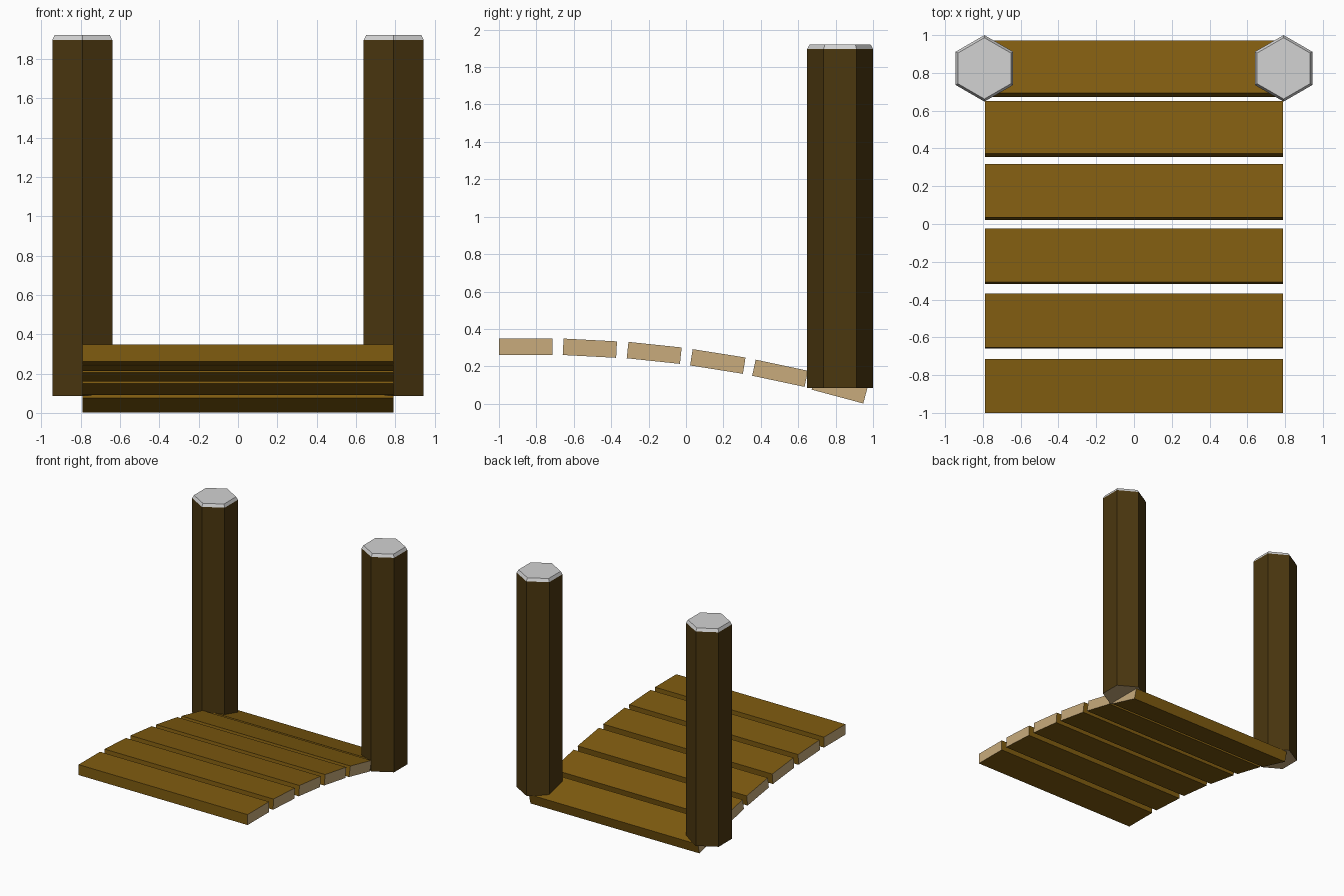
import bpy, bmesh, math
from mathutils import Matrix

if "Cube" in bpy.data.objects:
    bpy.data.objects.remove(bpy.data.objects["Cube"])


def material(name, rgb):
    m = bpy.data.materials.new(name)
    m.diffuse_color = (*rgb, 1)
    m.use_nodes = True
    m.node_tree.nodes["Principled BSDF"].inputs["Base Color"].default_value = m.diffuse_color
    return m


plank_wood = material("plank_wood", (0.216, 0.107, 0.0052))
cut_wood = material("cut_wood", (0.58, 0.41, 0.20))
post_wood = material("post_wood", (0.070, 0.038, 0.0048))
cap_grey = material("cap_grey", (0.645, 0.645, 0.645))


def finish(bm, name, mats):
    bmesh.ops.recalc_face_normals(bm, faces=bm.faces)
    mesh = bpy.data.meshes.new(name)
    bm.to_mesh(mesh)
    bm.free()
    for m in mats:
        mesh.materials.append(m)
    ob = bpy.data.objects.new(name, mesh)
    bpy.context.collection.objects.link(ob)
    return ob


# Planks: each one tilts 3 degrees further, with pale sawn ends
centres = [(-0.857, 0.305), (-0.514, 0.297), (-0.170, 0.272),
           (0.170, 0.226), (0.503, 0.163), (0.821, 0.081)]
for i, (y, z) in enumerate(centres):
    bm = bmesh.new()
    bmesh.ops.create_cube(bm, size=1, matrix=Matrix.Diagonal((1.58, 0.286, 0.088, 1)))
    bm.normal_update()
    for f in bm.faces:
        f.material_index = int(abs(f.normal.x) > 0.9)
    plank = finish(bm, f"plank_{i + 1}", [plank_wood, cut_wood])
    plank.location = (0, y, z)
    plank.rotation_euler.x = math.radians(-3 * i)

# Hexagonal posts: grey bevelled cap on top, pale sawn underside
RINGS = [(0.176, 0.085), (0.176, 1.897), (0.162, 1.922)]
for side, label in ((-1, "left"), (1, "right")):
    bm = bmesh.new()
    rings = [[bm.verts.new((r * math.sin(k * math.pi / 3), r * math.cos(k * math.pi / 3), z))
              for k in range(6)] for r, z in RINGS]
    bm.faces.new(rings[0]).material_index = 2
    bm.faces.new(rings[2]).material_index = 1
    for level in range(2):
        low, high = rings[level], rings[level + 1]
        for k in range(6):
            n = (k + 1) % 6
            f = bm.faces.new((low[k], low[n], high[n], high[k]))
            f.material_index = level
    post = finish(bm, f"{label}_post", [post_wood, cap_grey, cut_wood])
    post.location = (side * 0.792, 0.824, 0)
